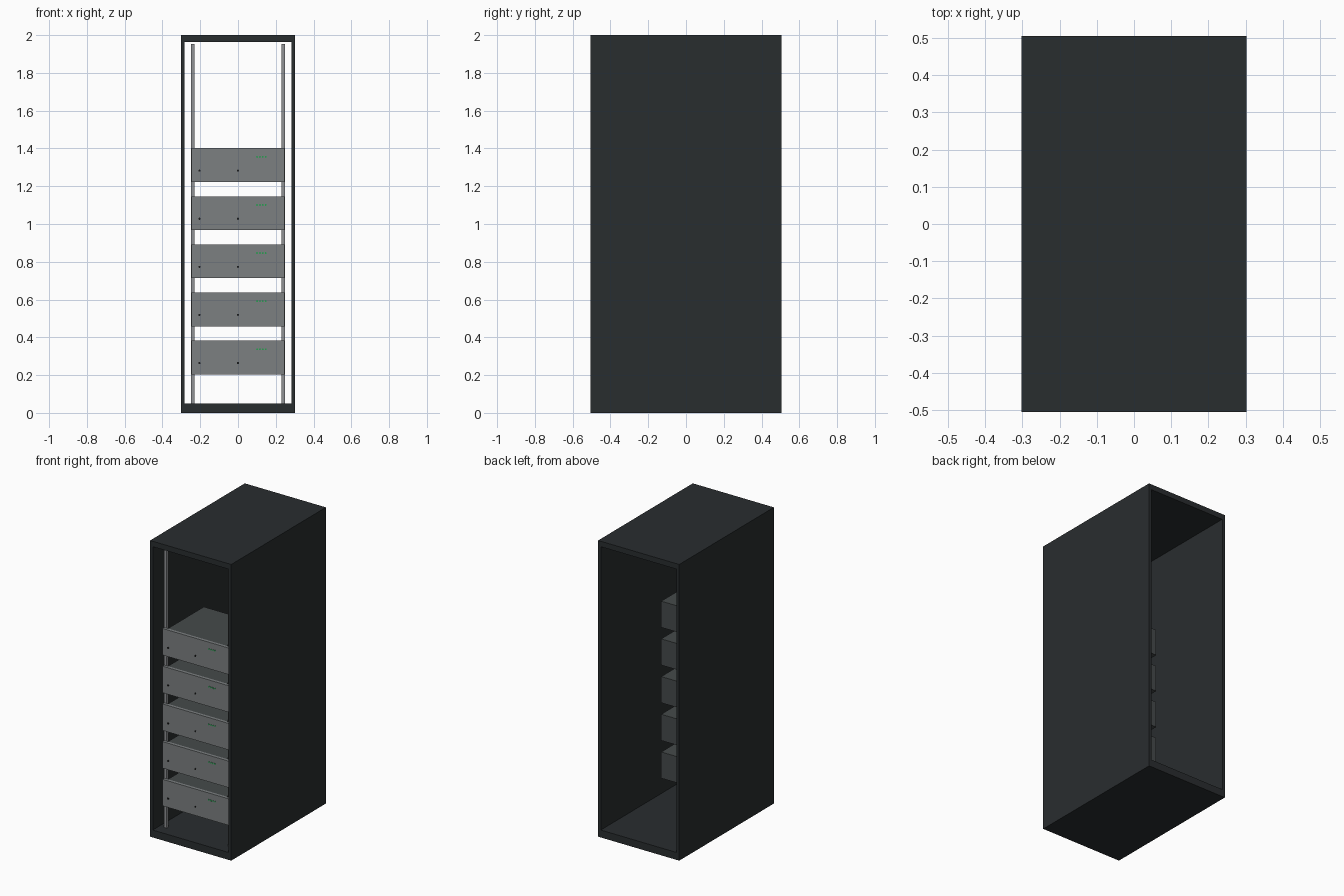
import bpy
import math

if "Cube" in bpy.data.objects:
    bpy.data.objects.remove(bpy.data.objects["Cube"])


def material(name, r, g, b):
    m = bpy.data.materials.new(name)
    m.diffuse_color = (r, g, b, 1)
    m.use_nodes = True
    m.node_tree.nodes["Principled BSDF"].inputs["Base Color"].default_value = m.diffuse_color
    return m


CABINET = material("cabinet_black", 0.022, 0.026, 0.028)
PANEL = material("panel_grey", 0.20, 0.215, 0.22)
BODY = material("body_grey", 0.06, 0.068, 0.07)
RAIL = material("rail_grey", 0.28, 0.29, 0.30)
DARK = material("button_dark", 0.01, 0.01, 0.01)
GREEN = material("light_green", 0.02, 0.35, 0.08)


def box(name, x, y, z, mat):
    """Box from (min, max) ranges along each axis."""
    bpy.ops.mesh.primitive_cube_add(size=1, location=[(a + b) / 2 for a, b in (x, y, z)])
    ob = bpy.context.object
    ob.name = name
    ob.scale = [b - a for a, b in (x, y, z)]
    bpy.ops.object.transform_apply(location=False, rotation=False, scale=True)
    ob.data.materials.append(mat)
    return ob


def button(name, x, y, z, radius, depth, mat):
    """Short cylinder facing the front."""
    bpy.ops.mesh.primitive_cylinder_add(vertices=12, radius=radius, depth=depth,
                                        location=(x, y, z), rotation=(math.pi / 2, 0, 0))
    ob = bpy.context.object
    ob.name = name
    ob.data.materials.append(mat)
    return ob


HALF_W, HALF_D, HEIGHT, WALL = 0.303, 0.505, 2.0, 0.02
depth = (-HALF_D, HALF_D)
inner = (-HALF_W + WALL, HALF_W - WALL)

# Cabinet shell, open at front and back
box("cabinet_base", inner, depth, (0, 0.05), CABINET)
box("cabinet_top", inner, depth, (1.963, HEIGHT), CABINET)
for side, s in (("left", -1), ("right", 1)):
    box(f"cabinet_side_{side}", sorted((s * HALF_W, s * (HALF_W - WALL))), depth, (0, HEIGHT), CABINET)
    # Front mounting rails
    box(f"mounting_rail_{side}", sorted((s * 0.229, s * 0.249)), (-0.434, -0.414), (0.05, 1.953), RAIL)

# Five rack units: wide front panel, narrower body, buttons and lights
FRONT = -0.454
for i in range(5):
    z = 0.204 + i * 0.2546
    box(f"unit_panel_{i + 1}", (-0.247, 0.247), (FRONT, -0.434), (z, z + 0.179), PANEL)
    box(f"unit_body_{i + 1}", (-0.22, 0.22), (-0.434, -0.05), (z + 0.001, z + 0.178), BODY)
    for j, x in enumerate((-0.204, 0.0)):
        button(f"panel_button_{i + 1}_{j + 1}", x, FRONT, z + 0.06, 0.006, 0.008, DARK)
    for j in range(4):
        button(f"status_light_{i + 1}_{j + 1}", 0.101 + j * 0.0152, FRONT, z + 0.133, 0.005, 0.006, GREEN)
